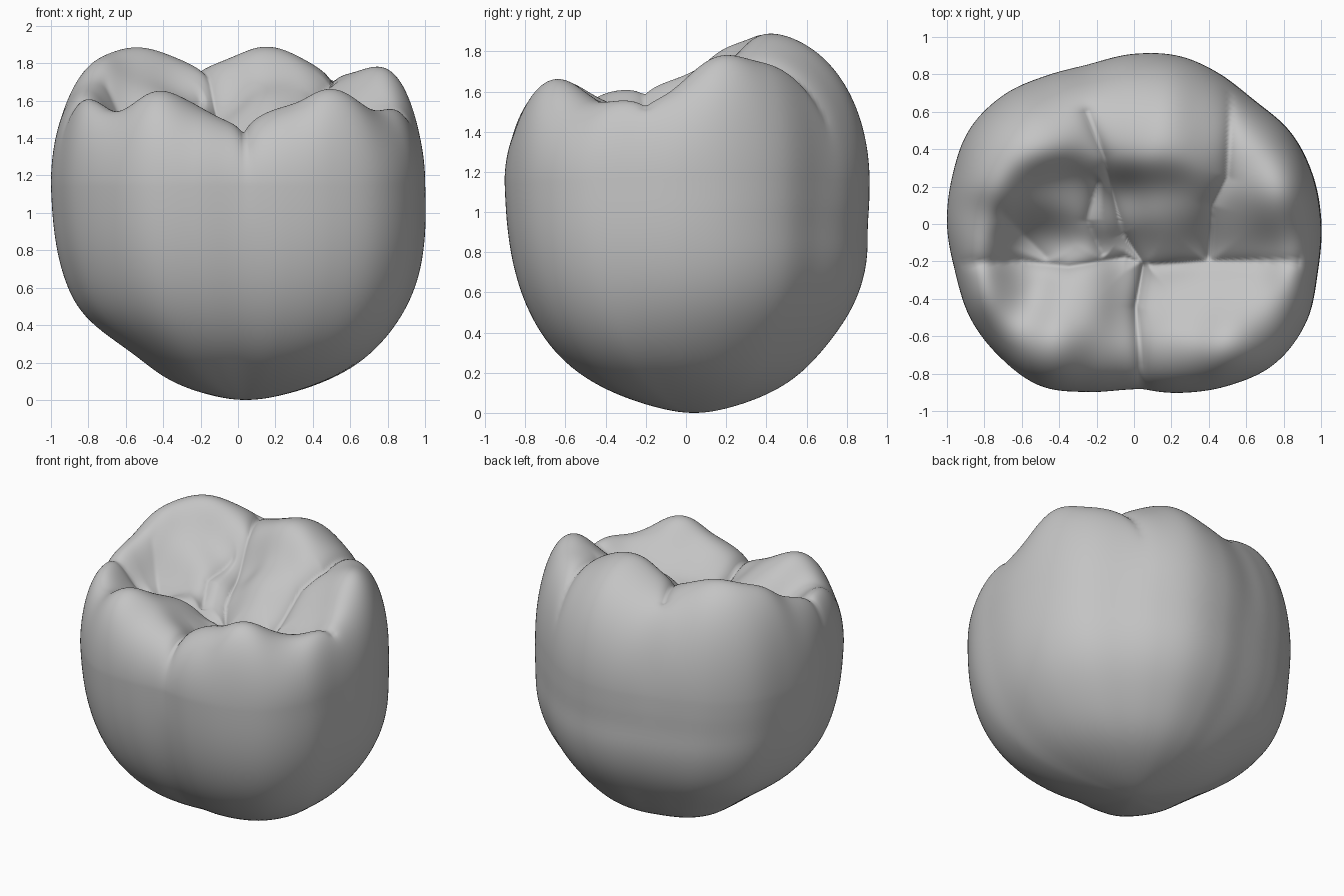
import bpy, bmesh, math
from mathutils import Vector
from mathutils.geometry import intersect_point_line

if "Cube" in bpy.data.objects:
    bpy.data.objects.remove(bpy.data.objects["Cube"])

SEG, TOP, LOW, WAIST = 256, 120, 48, 1.15

# Widest outline: radius every 15 degrees, counter-clockwise from +x
OUTLINE = [1.0, .99, .97, .925, .925, .93, .91, .89, .92, .98, 1.015, 1.005,
           1.0, .99, 1.01, 1.01, 1.0, .93, .885, .935, 1.0, 1.06, 1.06, 1.015]

# Heights of cusps, ridges and fossae on the chewing surface
HEIGHTS = [
    (-.57, .42, 1.88), (-.35, .5, 1.83), (-.5, .15, 1.68), (-.45, -.08, 1.45), (-.8, .27, 1.78),
    (-.85, 0, 1.66), (-.88, -.2, 1.57), (-.8, -.4, 1.59), (-.68, -.58, 1.52), (-.43, -.65, 1.65),
    (-.2, -.7, 1.54), (.04, -.72, 1.48), (.22, -.7, 1.55), (.52, -.62, 1.66), (.72, -.5, 1.55),
    (.88, -.28, 1.53), (-.62, -.2, 1.46), (-.28, -.28, 1.5), (0, -.2, 1.38), (.25, -.2, 1.43),
    (.42, -.2, 1.43), (.65, -.2, 1.48), (-.3, -.44, 1.57), (.35, -.44, 1.5), (.57, -.38, 1.52),
    (0, -.45, 1.43), (.18, .4, 1.885), (.4, .4, 1.8), (-.05, .45, 1.83), (.2, .15, 1.69),
    (.22, -.04, 1.56), (-.18, .4, 1.79), (-.1, .12, 1.54), (-.3, .15, 1.61), (.72, .2, 1.78),
    (.58, .08, 1.66), (.55, -.06, 1.55), (.56, .28, 1.74), (.85, 0, 1.64), (-.62, -.4, 1.5),
    (.86, .2, 1.71), (.7, .42, 1.71)]

# Fissures: depth, width, path
GROOVES = [
    (.05, .035, [(-.92, -.21), (-.6, -.2), (-.35, -.23), (-.05, -.18), (.1, -.22), (.4, -.2), (.88, -.2)]),
    (.06, .04, [(-.25, .6), (-.16, .36), (-.06, -.05), (.05, -.21)]),
    (.07, .04, [(.52, .7), (.5, .25), (.42, .1), (.4, -.18)]),
    (.085, .035, [(.05, -.22), (.01, -.45), (.05, -.9)]),
    (.04, .04, [(-.2, .22), (-.25, .02), (-.17, -.16)]),
    (.04, .06, [(-.7, .05), (-.47, -.18)])]

# Wall dents where fissures run over the edge: angle, depth, width
DENTS = [(math.radians(52), .012, .15), (math.radians(109), .008, .12), (math.radians(-87), .012, .05)]


def outline(a):
    f = (a / math.tau * len(OUTLINE)) % len(OUTLINE)
    i, t = int(f), f % 1
    p, q, r, s = (OUTLINE[(i + k) % len(OUTLINE)] for k in (-1, 0, 1, 2))
    return q + t / 2 * (r - p + t * (2 * p - 5 * q + 4 * r - s + t * (3 * (q - r) + s - p)))


def dome(u, a):
    power = 6.5 - 3 * max(0, math.sin(a)) ** 1.5
    return math.sqrt(max(0, 1 - u ** power))


def blend(x, y, values):
    total = weight = 1e-9
    for (px, py, _), v in zip(HEIGHTS, values):
        w = math.exp(-((x - px) ** 2 + (y - py) ** 2) / .03)
        total += w * v
        weight += w
    return total / weight


def groove_cut(x, y):
    p, cut = Vector((x, y)), 0
    for depth, width, path in GROOVES:
        near = 9
        for a, b in zip(path, path[1:]):
            a, b = Vector(a), Vector(b)
            t = intersect_point_line(p, a, b)[1]
            near = min(near, (p - a.lerp(b, min(1, max(0, t)))).length)
        cut = max(cut, depth * math.exp(-near / width))
    return cut


def dent(a, z):
    g = min(1, max(0, (z - .9) / .55))
    g = g * g * (3 - 2 * g)
    return 1 - g * sum(d * math.exp(-(math.remainder(a - c, math.tau) / w) ** 2) for c, d, w in DENTS)


# Fit the blended surface so it passes through the chosen heights
goal = []
for x, y, z in HEIGHTS:
    a = math.atan2(y, x)
    goal.append((z - WAIST) / max(.4, dome(min(1, math.hypot(x, y) / outline(a)), a)))
fit = goal[:]
for _ in range(6):
    fit = [f + .8 * (g - blend(x, y, fit)) for f, g, (x, y, _z) in zip(fit, goal, HEIGHTS)]


def low_point(phi, a):
    z = WAIST * (1 - math.cos(phi) ** (2 / 2.6))
    u = math.sin(phi) ** (2 / 2.15)
    # Slightly pointed base, slimmer right and back underside, faint hollow at the back
    u *= 1 - .35 * math.exp(-z / .08)
    u *= 1 - .15 * max(0, -math.cos(a)) ** 3 * math.exp(-((z - .2) / .18) ** 2)
    u *= 1 - .07 * max(0, math.cos(a - math.radians(65))) * math.exp(-((z - .25) / .25) ** 2)
    u *= 1 - .012 * max(0, math.sin(a)) * math.exp(-((z - .93) / .12) ** 2)
    r = u * outline(a) * dent(a, z)
    shift = .04 * (1 - z / WAIST)
    return r * math.cos(a) + shift, r * math.sin(a) + shift, z


def top_point(phi, a):
    u = math.sin(phi)
    r = u * outline(a)
    x, y = r * math.cos(a), r * math.sin(a)
    d = dome(u, a)
    z = WAIST + (blend(x, y, fit) - groove_cut(x, y)) * d
    k = 1 + (dent(a, z) - 1) * u ** 4
    return x * k, y * k, z


# Rings from the base pole, round the waist, to the central pit
bm = bmesh.new()
angles = [math.tau * i / SEG for i in range(SEG)]
quarter = math.pi / 2
rings = [[bm.verts.new(low_point(quarter * j / LOW, a)) for a in angles] for j in range(1, LOW + 1)]
rings += [[bm.verts.new(top_point(quarter * (1 - j / TOP), a)) for a in angles] for j in range(1, TOP)]
base, pit = bm.verts.new(low_point(0, 0)), bm.verts.new(top_point(0, 0))
for lower, upper in zip(rings, rings[1:]):
    for i in range(SEG):
        k = (i + 1) % SEG
        bm.faces.new((lower[i], lower[k], upper[k], upper[i]))
for i in range(SEG):
    k = (i + 1) % SEG
    bm.faces.new((base, rings[0][k], rings[0][i]))
    bm.faces.new((pit, rings[-1][i], rings[-1][k]))

mesh = bpy.data.meshes.new("tooth_crown")
bm.to_mesh(mesh)
bm.free()
crown = bpy.data.objects.new("tooth_crown", mesh)
bpy.context.collection.objects.link(crown)

# Plain grey surface
grey = bpy.data.materials.new("plain_grey")
grey.use_nodes = True
grey.diffuse_color = (.55, .55, .55, 1)
grey.node_tree.nodes["Principled BSDF"].inputs["Base Color"].default_value = (.55, .55, .55, 1)
mesh.materials.append(grey)

# Smooth shading and a light relax of the surface
mesh.shade_smooth()
relax = crown.modifiers.new("relax", "SMOOTH")
relax.factor, relax.iterations = .5, 2
